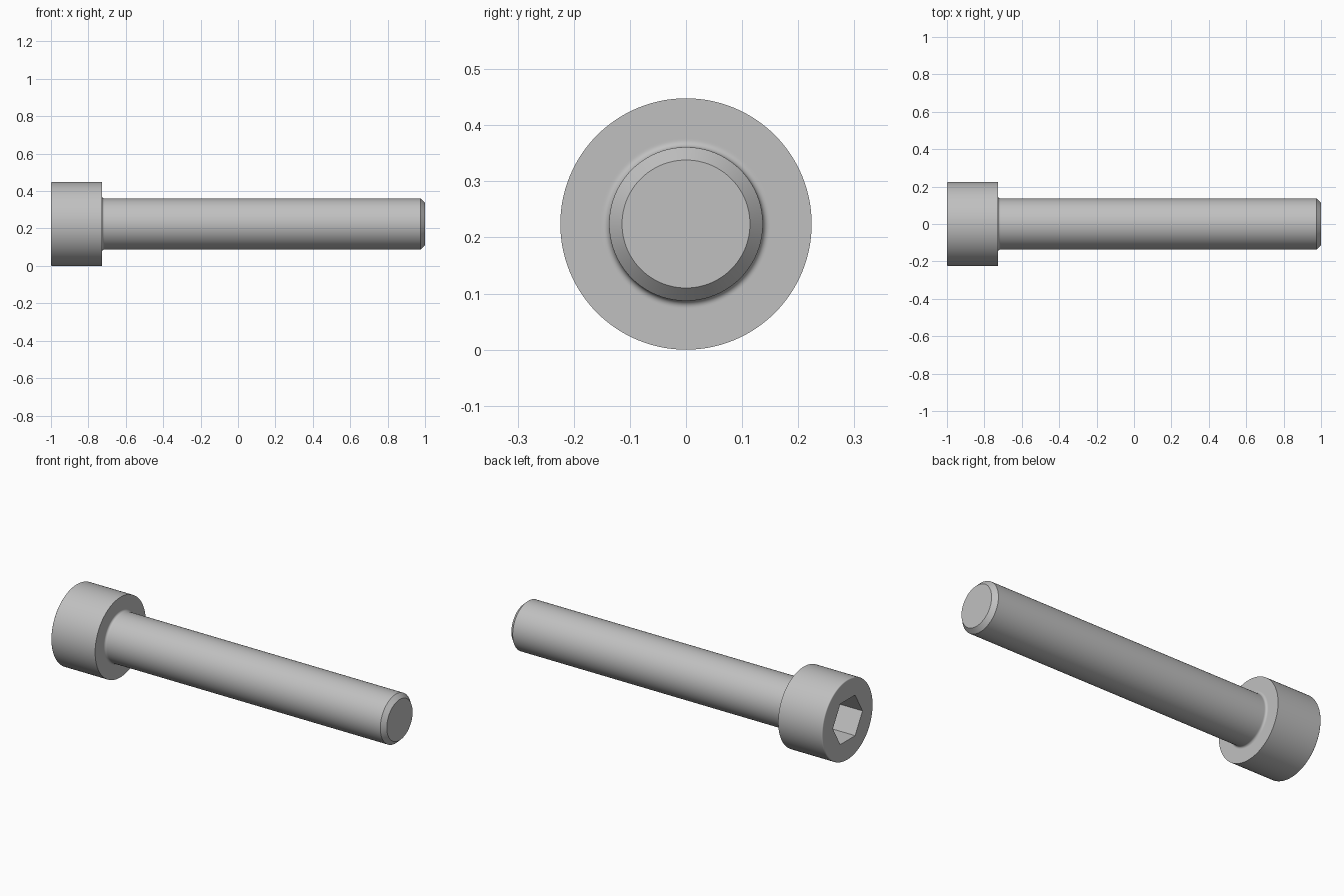
import bpy, bmesh, math
from mathutils import Matrix, Vector

cube = bpy.data.objects.get("Cube")
if cube:
    bpy.data.objects.remove(cube, do_unlink=True)

HEAD_R, SHANK_R, TIP_R = 0.224, 0.137, 0.114
HEAD_END, CHAMFER_X = -0.727, 0.976
SOCKET_R, SOCKET_DEPTH = 0.131, 0.14
SEGMENTS = 128

steel = bpy.data.materials.new("steel_grey")
steel.use_nodes = True
colour = (0.53, 0.53, 0.53, 1)
steel.diffuse_color = colour
steel.node_tree.nodes["Principled BSDF"].inputs["Base Color"].default_value = colour


def arc(cx, cr, radius, start, end, steps=6):
    """Points (x, radius) on a rounded corner, angles in degrees."""
    angles = [math.radians(start + (end - start) * i / steps) for i in range(steps + 1)]
    return [(cx + radius * math.cos(a), cr + radius * math.sin(a)) for a in angles]


def make_object(name, bm):
    bmesh.ops.recalc_face_normals(bm, faces=bm.faces)
    mesh = bpy.data.meshes.new(name)
    bm.to_mesh(mesh)
    bm.free()
    obj = bpy.data.objects.new(name, mesh)
    bpy.context.collection.objects.link(obj)
    mesh.materials.append(steel)
    return obj


# Screw body: one profile turned around the x axis
edge, fillet, hold = 0.006, 0.012, 0.003
profile = [(-1, 0), (-1, HEAD_R - edge - hold)]
profile += arc(-1 + edge, HEAD_R - edge, edge, 180, 90)
profile += [(-1 + edge + hold, HEAD_R), (HEAD_END, HEAD_R)]
profile += [(HEAD_END, SHANK_R + fillet + hold)]
profile += arc(HEAD_END + fillet, SHANK_R + fillet, fillet, 180, 270)
profile += [(HEAD_END + fillet + hold, SHANK_R), (CHAMFER_X, SHANK_R), (1, TIP_R), (1, 0)]

bm = bmesh.new()
verts = [bm.verts.new((x, 0, r)) for x, r in profile]
edges = [bm.edges.new(pair) for pair in zip(verts, verts[1:])]
bmesh.ops.spin(bm, geom=verts + edges, cent=(0, 0, 0), axis=(1, 0, 0),
               angle=math.tau, steps=SEGMENTS)
bmesh.ops.remove_doubles(bm, verts=bm.verts, dist=0.00005)
# Merge each end fan into a single flat disc
centres = [v for v in bm.verts if math.hypot(v.co.y, v.co.z) < 0.001]
bmesh.ops.dissolve_verts(bm, verts=centres)
bmesh.ops.translate(bm, verts=bm.verts, vec=(0, 0, HEAD_R))
screw = make_object("socket_head_screw", bm)

# Hexagonal socket, cut into the head with corners pointing sideways
bm = bmesh.new()
bmesh.ops.create_cone(bm, cap_ends=True, segments=6, radius1=SOCKET_R,
                      radius2=SOCKET_R, depth=2 * SOCKET_DEPTH)
corner = max(bm.verts, key=lambda v: v.co.x).co
turn = Matrix.Rotation(math.pi / 2 - math.atan2(corner.y, corner.x), 4, 'Z')
bm.transform(Matrix.Translation(Vector((-1, 0, HEAD_R)))
             @ Matrix.Rotation(math.pi / 2, 4, 'Y') @ turn)
cutter = make_object("socket_cutter", bm)
cutter.hide_render = True

cut = screw.modifiers.new("hex_socket", 'BOOLEAN')
cut.operation = 'DIFFERENCE'
cut.solver = 'EXACT'
cut.object = cutter
bpy.ops.object.select_all(action='DESELECT')
screw.select_set(True)
bpy.context.view_layer.objects.active = screw
bpy.ops.object.modifier_apply(modifier=cut.name)
bpy.data.objects.remove(cutter, do_unlink=True)

bpy.ops.object.shade_smooth_by_angle(angle=math.radians(30))
